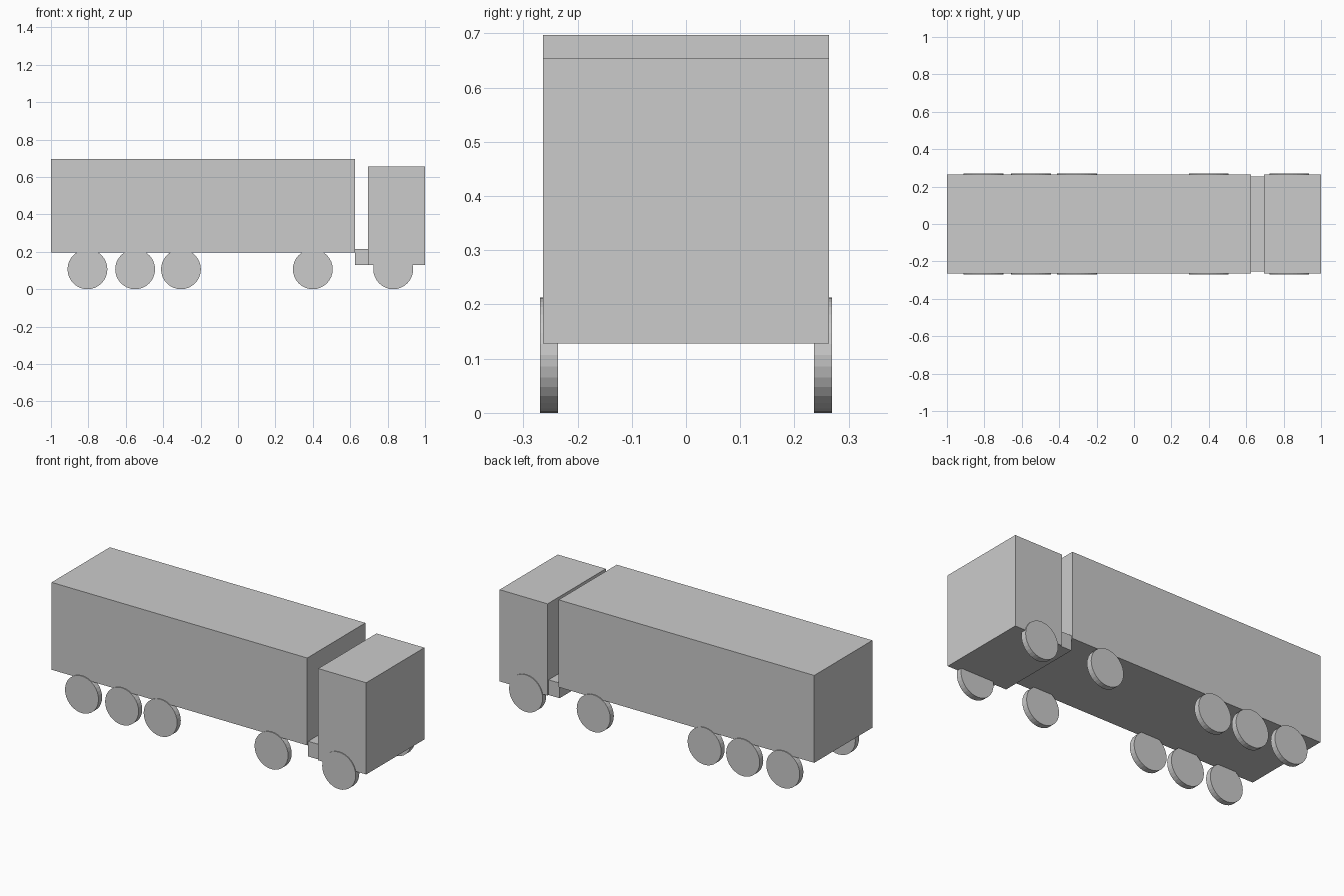
import bpy
import math

cube = bpy.data.objects.get("Cube")
if cube:
    bpy.data.objects.remove(cube, do_unlink=True)

# Single plain grey for the whole truck
grey = bpy.data.materials.new("plain_grey")
grey.use_nodes = True
colour = (0.6, 0.6, 0.6, 1)
grey.diffuse_color = colour
grey.node_tree.nodes["Principled BSDF"].inputs["Base Color"].default_value = colour


def box(name, x0, x1, half_width, z0, z1):
    bpy.ops.mesh.primitive_cube_add(size=1, location=((x0 + x1) / 2, 0, (z0 + z1) / 2))
    obj = bpy.context.object
    obj.name = name
    obj.scale = (x1 - x0, half_width * 2, z1 - z0)
    bpy.ops.object.transform_apply(location=False, rotation=False, scale=True)
    obj.data.materials.append(grey)


def wheel(name, x, y):
    bpy.ops.mesh.primitive_cylinder_add(
        vertices=32, radius=WHEEL_RADIUS, depth=WHEEL_WIDTH,
        location=(x, y, WHEEL_RADIUS), rotation=(math.pi / 2, 0, 0))
    obj = bpy.context.object
    obj.name = name
    obj.data.materials.append(grey)


# Body: cargo box, cab and the low link between them
box("cargo_box", -1, 0.625, 0.264, 0.195, 0.697)
box("cab", 0.695, 1, 0.264, 0.128, 0.655)
box("chassis_link", 0.625, 0.695, 0.255, 0.128, 0.215)

# Wheels: three rear axles, one middle axle and one under the cab
WHEEL_RADIUS = 0.1065
WHEEL_WIDTH = 0.033
axles = {"rear": -0.805, "second": -0.55, "third": -0.305, "middle": 0.4, "cab": 0.83}
for axle, x in axles.items():
    for side, sign in (("left", 1), ("right", -1)):
        wheel(f"{axle}_wheel_{side}", x, sign * 0.2525)
